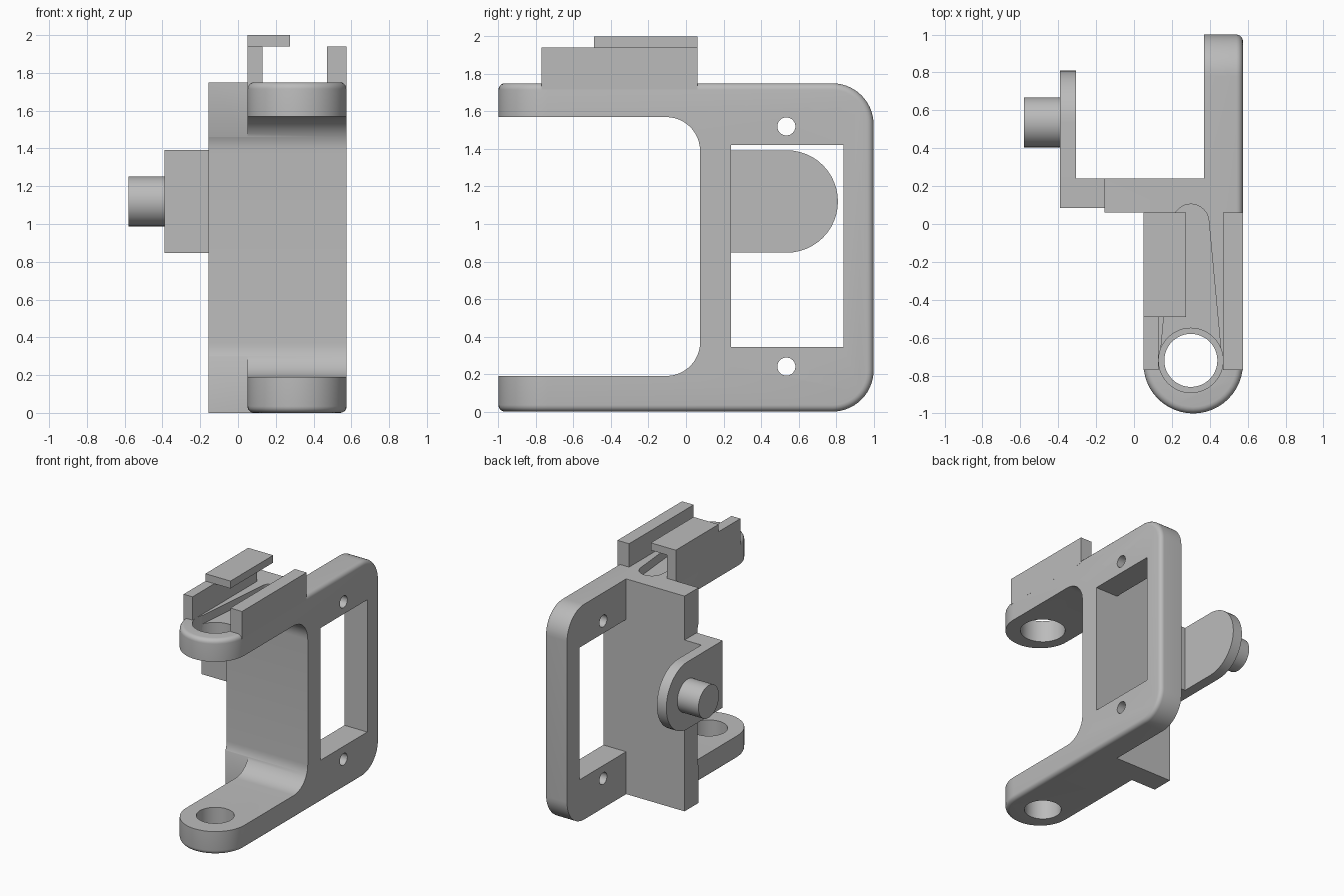
import bpy, bmesh, math
from mathutils import Vector

cube = bpy.data.objects.get("Cube")
if cube:
    bpy.data.objects.remove(cube, do_unlink=True)

grey = bpy.data.materials.new("plain grey")
grey.use_nodes = True
colour = (0.5, 0.5, 0.5, 1)
grey.diffuse_color = colour
grey.node_tree.nodes["Principled BSDF"].inputs["Base Color"].default_value = colour


def add(name, bm):
    """Turn a bmesh into a grey object."""
    bmesh.ops.recalc_face_normals(bm, faces=bm.faces)
    mesh = bpy.data.meshes.new(name)
    bm.to_mesh(mesh)
    bm.free()
    mesh.materials.append(grey)
    ob = bpy.data.objects.new(name, mesh)
    bpy.context.collection.objects.link(ob)
    return ob


def prism(points, axis, lo, hi):
    """Extrude an outline: (x, y) along Z, or (y, z) along X."""
    bm = bmesh.new()
    place = (lambda p: (p[0], p[1], lo)) if axis == "Z" else (lambda p: (lo, p[0], p[1]))
    face = bm.faces.new([bm.verts.new(place(p)) for p in points])
    new = bmesh.ops.extrude_face_region(bm, geom=[face])["geom"]
    step = Vector((0, 0, hi - lo)) if axis == "Z" else Vector((hi - lo, 0, 0))
    bmesh.ops.translate(bm, vec=step, verts=[v for v in new if isinstance(v, bmesh.types.BMVert)])
    bmesh.ops.recalc_face_normals(bm, faces=bm.faces)
    return bm


def arc(cx, cy, r, start, end, n=24):
    angles = [math.radians(start + (end - start) * i / n) for i in range(n + 1)]
    return [(cx + r * math.cos(a), cy + r * math.sin(a)) for a in angles]


def box(x0, x1, y0, y1, z0, z1):
    return prism([(x0, y0), (x1, y0), (x1, y1), (x0, y1)], "Z", z0, z1)


def disc(cx, cy, r, axis, lo, hi):
    return prism(arc(cx, cy, r, 0, 360, 48)[:-1], axis, lo, hi)


def combine(ob, bm, operation):
    """Apply a boolean with a temporary helper."""
    helper = add("helper", bm)
    helper.hide_render = True
    mod = ob.modifiers.new("boolean", "BOOLEAN")
    mod.operation, mod.solver, mod.object = operation, "EXACT", helper
    bpy.context.view_layer.objects.active = ob
    bpy.ops.object.modifier_apply(modifier=mod.name)
    bpy.data.objects.remove(helper, do_unlink=True)


LEFT, RIGHT, TOP = 0.05, 0.575, 1.75
MID, HALF = (LEFT + RIGHT) / 2, (RIGHT - LEFT) / 2

# Rounded block that becomes the arms and side plate
bm = prism(arc(MID, HALF - 1, HALF, 180, 360) + [(RIGHT, 1), (LEFT, 1)], "Z", 0, TOP)
corners = [e for e in bm.edges if all(v.co.y > 0.99 for v in e.verts)
           and abs(e.verts[0].co.z - e.verts[1].co.z) < 0.01]
bmesh.ops.bevel(bm, geom=corners, offset=0.22, segments=14, profile=0.5, affect="EDGES")
rim = [e for e in bm.edges if e.calc_face_angle(0) > 1]
bmesh.ops.bevel(bm, geom=rim, offset=0.035, segments=5, profile=0.5, affect="EDGES")
frame = add("frame", bm)

# Cross wall, then the space between the arms and behind the wall
combine(frame, box(-0.155, 0.45, 0.06, 0.24, 0, TOP), "UNION")
gap = [(-1.2, 0.19)] + arc(-0.105, 0.37, 0.18, -90, 0, 12) \
    + arc(-0.105, 1.39, 0.18, 0, 90, 12) + [(-1.2, 1.57)]
combine(frame, prism(gap, "X", -0.5, 0.8), "DIFFERENCE")
combine(frame, box(-0.5, 0.37, 0.24, 1.2, -0.2, 2), "DIFFERENCE")

# Window and screw holes in the side plate
combine(frame, box(0.2, 0.8, 0.2405, 0.84, 0.345, 1.42), "DIFFERENCE")
for z in (0.24, 1.52):
    combine(frame, disc(0.535, z, 0.048, "X", 0.2, 0.8), "DIFFERENCE")

# Arm holes and the tapered channel in the upper arm
combine(frame, disc(0.3, -0.72, 0.14, "Z", -0.2, 0.5), "DIFFERENCE")
combine(frame, disc(0.3, -0.72, 0.17, "Z", 1.3, 2), "DIFFERENCE")
channel = [(0.14, -0.68), (0.46, -0.68)] + arc(0.3, 0.01, 0.095, 6, 174, 16)
combine(frame, prism(channel, "Z", 1.68, 2), "DIFFERENCE")

# Rails and retaining lip on the upper arm
rail_left = add("outer_rail", box(0.47, RIGHT, -0.77, 0.06, 1.716, 1.94))
rail_right = add("inner_rail", box(LEFT, 0.13, -0.77, 0.06, 1.716, 1.94))
lip = add("rail_lip", box(LEFT, 0.275, -0.49, 0.06, 1.94, 2))

# Side bracket, rounded tab and pivot pin
bracket = add("bracket", box(-0.39, -0.155, 0.085, 0.24, 0.847, 1.393))
tab = add("pivot_tab", prism([(0.24, 0.847)] + arc(0.537, 1.12, 0.273, -90, 90) + [(0.24, 1.393)],
                             "X", -0.39, -0.305))
pin = add("pivot_pin", disc(0.537, 1.12, 0.132, "X", -0.58, -0.39))

# Smooth rounded faces, keep crisp edges
bpy.ops.object.select_all(action="DESELECT")
for ob in (frame, tab, pin):
    ob.select_set(True)
bpy.context.view_layer.objects.active = frame
bpy.ops.object.shade_smooth_by_angle(angle=math.radians(30))
